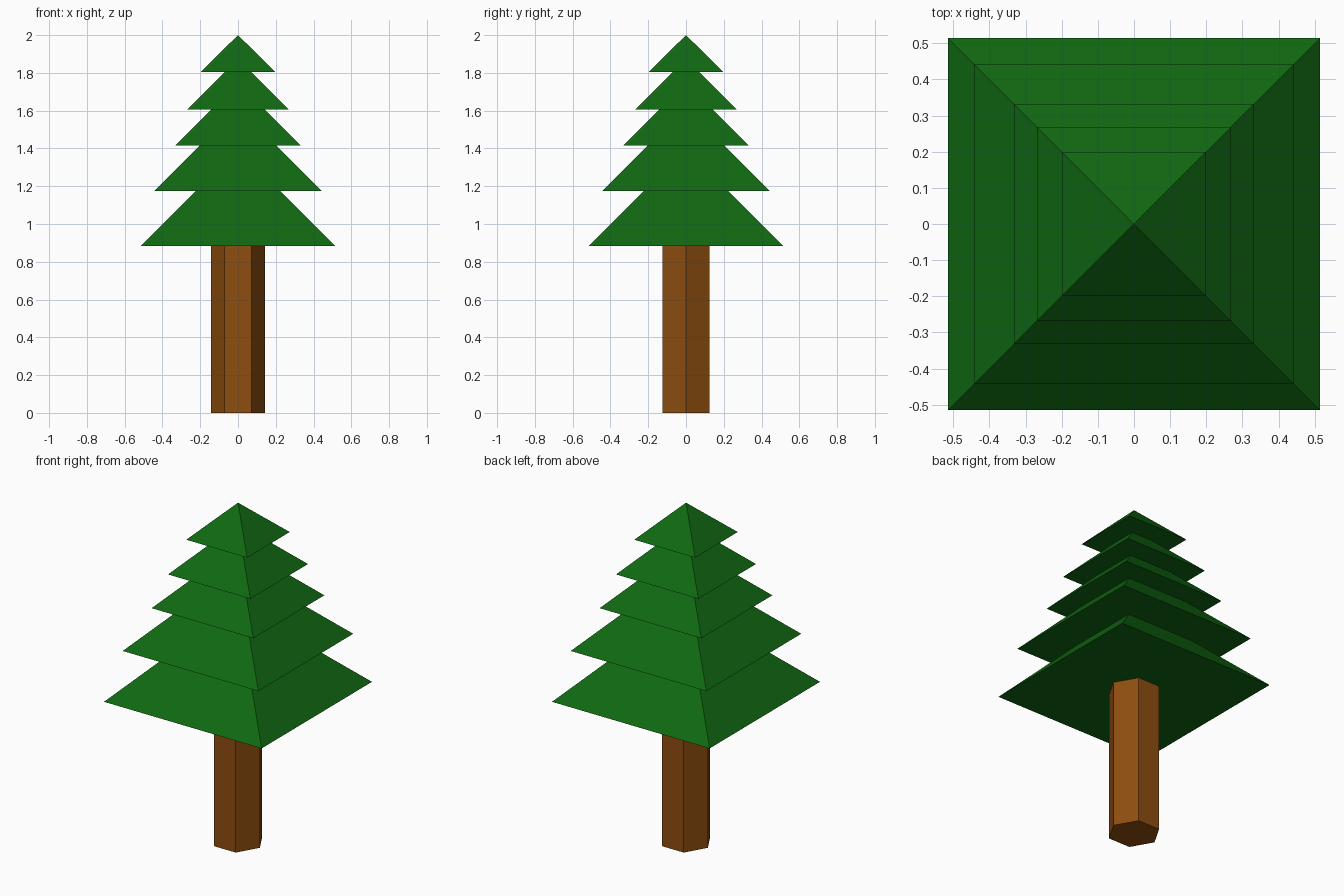
import bpy
import math

if "Cube" in bpy.data.objects:
    bpy.data.objects.remove(bpy.data.objects["Cube"])


def material(name, color):
    mat = bpy.data.materials.new(name)
    mat.diffuse_color = color
    mat.use_nodes = True
    mat.node_tree.nodes["Principled BSDF"].inputs["Base Color"].default_value = mat.diffuse_color
    return mat


def cone(name, sides, r_bottom, r_top, z0, height, mat, turn=0.0):
    """Flat-faced cone or prism standing on z0, first corner on +x after turning."""
    bpy.ops.mesh.primitive_cone_add(
        vertices=sides, radius1=r_bottom, radius2=r_top, depth=height,
        location=(0, 0, z0 + height / 2), rotation=(0, 0, turn))
    obj = bpy.context.object
    obj.name = name
    bpy.ops.object.transform_apply(location=True, rotation=True, scale=True)
    obj.data.materials.append(mat)
    return obj


bark = material("bark", (0.27, 0.075, 0.005, 1))
needles = material("needles", (0.005, 0.14, 0.006, 1))

# Hexagonal trunk, corners on the x axis
cone("trunk", 6, 0.143, 0.143, 0.0, 0.883, bark, math.radians(90))

# Stacked square pyramids: (base height, half width, pyramid height)
tiers = [
    (0.883, 0.515, 0.515),
    (1.175, 0.443, 0.443),
    (1.415, 0.332, 0.332),
    (1.607, 0.269, 0.269),
    (1.804, 0.199, 0.196),
]
for i, (z, half, height) in enumerate(tiers, 1):
    cone(f"foliage_tier_{i}", 4, half * math.sqrt(2), 0.0, z, height,
         needles, math.radians(45))
